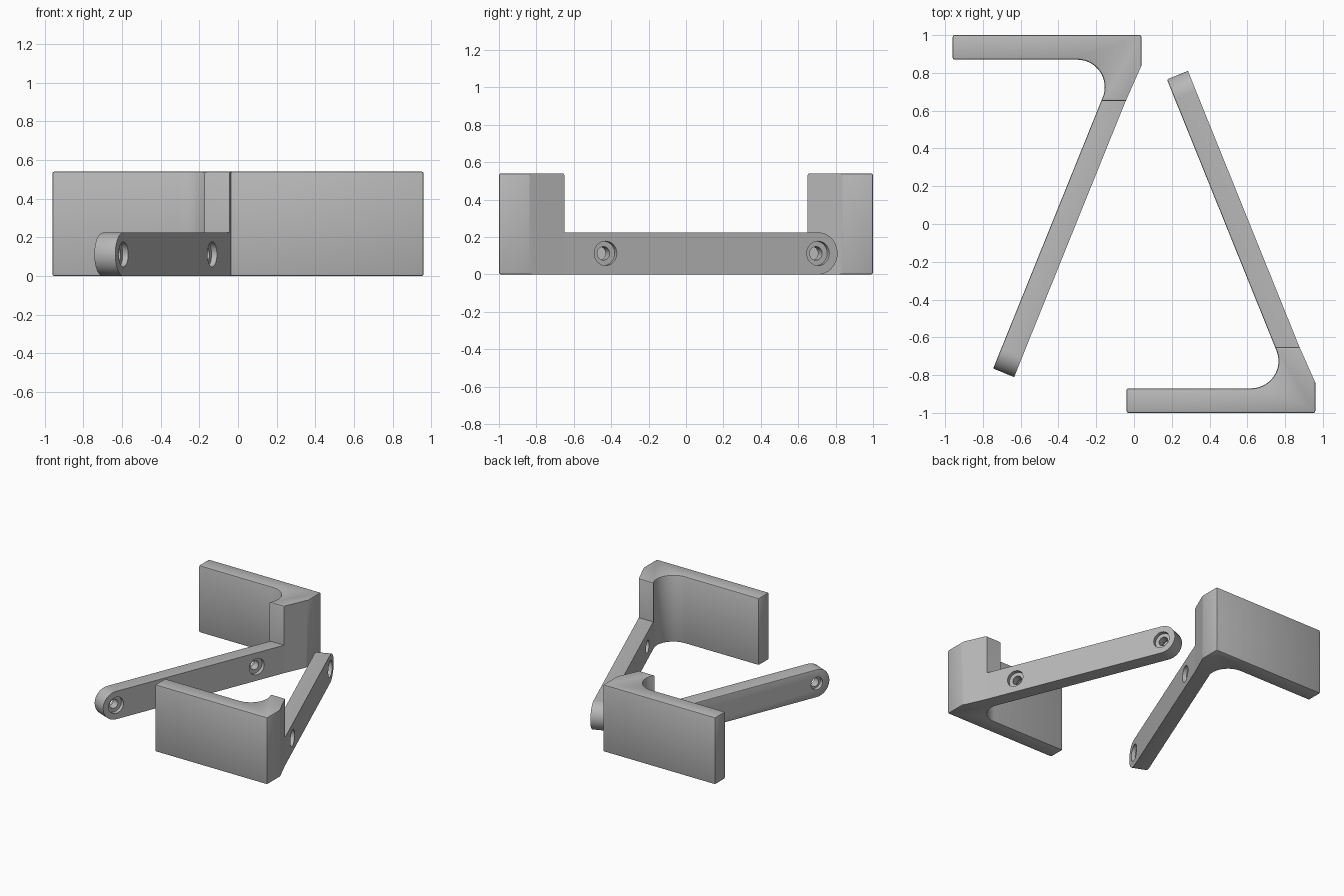
import bpy, bmesh, math
from mathutils import Vector, Matrix

cube = bpy.data.objects.get("Cube")
if cube:
    bpy.data.objects.remove(cube, do_unlink=True)

HEIGHT, ARM_H, ARM_T, STEP_Y = 0.54, 0.225, 0.12, -0.65
TILT = math.radians(22)
OUT = Vector((math.cos(TILT), math.sin(TILT), 0))        # outward normal of the arm
ALONG = Vector((-math.sin(TILT), math.cos(TILT), 0))     # direction of the arm
FILLET_C, FILLET_R = Vector((0.62, -0.725, 0)), 0.145
INNER = FILLET_C + OUT * FILLET_R                        # where the arm leaves the fillet
UP = Vector((0, 0, 1))

grey = bpy.data.materials.new("plain grey")
grey.use_nodes = True
colour = (0.48, 0.48, 0.48, 1)
grey.diffuse_color = colour
grey.node_tree.nodes["Principled BSDF"].inputs["Base Color"].default_value = colour


def prism(name, points, offset, bevel_rule=None, width=0.01):
    """Extrude a closed outline by offset and bevel the edges chosen by a rule."""
    bm = bmesh.new()
    face = bm.faces.new([bm.verts.new(p) for p in points])
    new = bmesh.ops.extrude_face_region(bm, geom=[face])["geom"]
    bmesh.ops.translate(bm, vec=offset, verts=[v for v in new if isinstance(v, bmesh.types.BMVert)])
    bmesh.ops.recalc_face_normals(bm, faces=bm.faces)
    if bevel_rule:
        edges = [e for e in bm.edges if bevel_rule(e.verts[0].co, e.verts[1].co)]
        bmesh.ops.bevel(bm, geom=edges, offset=width, segments=2, profile=0.5, affect='EDGES')
    mesh = bpy.data.meshes.new(name)
    bm.to_mesh(mesh)
    bm.free()
    mesh.materials.append(grey)
    obj = bpy.data.objects.new(name, mesh)
    bpy.context.collection.objects.link(obj)
    return obj


def combine(target, other, operation):
    mod = target.modifiers.new(operation, 'BOOLEAN')
    mod.operation, mod.solver, mod.object = operation, 'EXACT', other
    bpy.context.view_layer.objects.active = target
    bpy.ops.object.modifier_apply(modifier=mod.name)
    bpy.data.objects.remove(other, do_unlink=True)


def on_outer_line(x, y):
    p = INNER + OUT * ARM_T
    return Vector((p.x - (y - p.y) * math.tan(TILT), y, 0))


# Wide plate with the filleted column
corner = on_outer_line(0, -0.84)
corner.x = 0.96
arc = [FILLET_C + FILLET_R * Vector((math.cos(a), math.sin(a), 0))
       for a in [TILT - (TILT + math.pi / 2) * i / 16 for i in range(17)]]
step_out = on_outer_line(0, STEP_Y)
step_in = INNER + ALONG * ((STEP_Y - INNER.y) / ALONG.y)
outline = [Vector((-0.04, -1, 0)), Vector((0.96, -1, 0)), corner, step_out, step_in, *arc,
           Vector((-0.04, -0.87, 0))]


def plate_edges(a, b):
    if abs(a.z - b.z) > 0.1:                             # square plate corners
        return a.x < 0 or a.y < -0.99
    if min(a.y, b.y) > STEP_Y - 0.001:                   # top of the step
        return a.z > 0.1
    outer = min(a.x, b.x) > 0.8 and max(a.y, b.y) > STEP_Y - 0.001
    return not outer


bracket = prism("front_bracket", outline, UP * HEIGHT, plate_edges)

# Slanted arm with a rounded end, rooted inside the column
r = ARM_H / 2
start = INNER - ALONG * 0.055
length = (0.706 - (start + OUT * ARM_T).y) / ALONG.y
side = [start + UP * ARM_H, start]
side += [start + ALONG * (length + r * math.cos(t)) + UP * (r + r * math.sin(t))
         for t in [math.pi * (i / 24 - 0.5) for i in range(25)]]


def inner_rim(a, b):
    return all(abs((p - start).dot(OUT)) < 0.001 for p in (a, b)) and \
        max((a - start).dot(ALONG), (b - start).dot(ALONG)) > 0.01


arm = prism("arm", side, OUT * ARM_T, inner_rim, 0.008)
combine(bracket, arm, 'UNION')


# Stepped screw holes through the arm
def bore(centre, radius, depth_from, depth_to):
    ring = [centre - OUT * depth_from + radius * (ALONG * math.cos(t) + UP * math.sin(t))
            for t in [math.tau * i / 32 for i in range(32)]]
    cutter = prism("bore_cutter", ring, OUT * (depth_from - depth_to))
    cutter.hide_render = True
    combine(bracket, cutter, 'DIFFERENCE')


for y in (-0.43, 0.706):
    centre = on_outer_line(0, y) + UP * r
    bore(centre, 0.065, -0.05, 0.03)
    bore(centre, 0.036, -0.05, ARM_T + 0.05)
    bore(centre, 0.05, ARM_T - 0.03, ARM_T + 0.05)

# Matching bracket, mirrored front to back and shifted sideways
twin = bracket.copy()
twin.name = "back_bracket"
twin.data = bracket.data.copy()
twin.data.transform(Matrix.Translation((-0.92, 0, 0)) @ Matrix.Scale(-1, 4, (0, 1, 0)))
twin.data.flip_normals()
bpy.context.collection.objects.link(twin)

for obj in (bracket, twin):
    bpy.ops.object.select_all(action='DESELECT')
    obj.select_set(True)
    bpy.context.view_layer.objects.active = obj
    bpy.ops.object.shade_smooth_by_angle(angle=math.radians(30))
